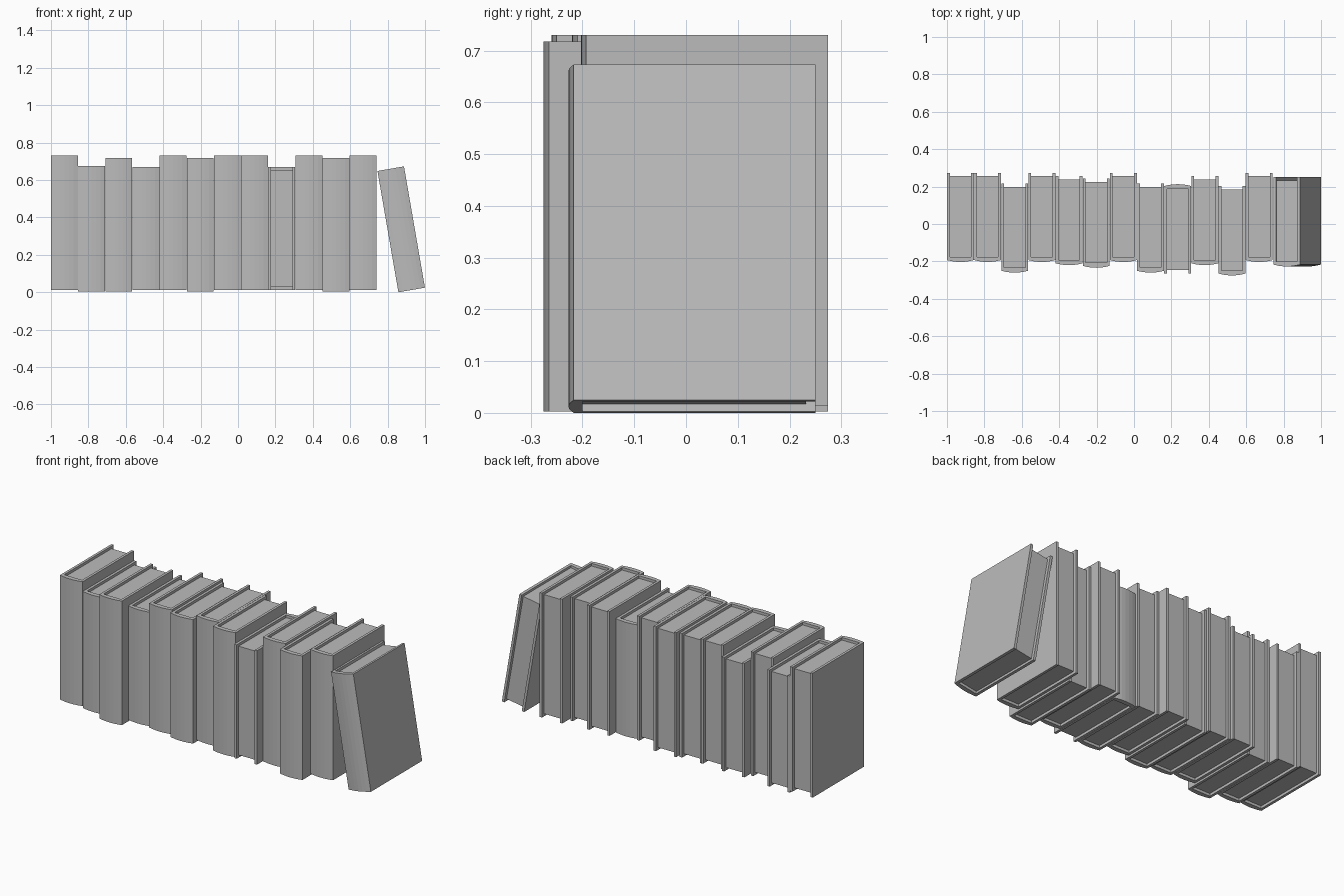
import bpy, bmesh, math
from mathutils import Matrix

cube = bpy.data.objects.get("Cube")
if cube:
    bpy.data.objects.remove(cube, do_unlink=True)

grey = bpy.data.materials.new("plain grey")
grey.use_nodes = True
grey.diffuse_color = (0.5, 0.5, 0.5, 1)
bsdf = next(n for n in grey.node_tree.nodes if n.type == 'BSDF_PRINCIPLED')
bsdf.inputs["Base Color"].default_value = (0.5, 0.5, 0.5, 1)
bsdf.inputs["Roughness"].default_value = 0.8

WIDTH, DEPTH, BOARD, BULGE = 0.144, 0.467, 0.015, 0.01
SPINE, LIP, SEGMENTS = 0.017, 0.015, 6


def prism(name, outline, height, matrix):
    """Extrude an outline in the xy plane, centred on z, then place it."""
    bm = bmesh.new()
    face = bm.faces.new([bm.verts.new((x, y, -height / 2)) for x, y in outline])
    top = bmesh.ops.extrude_face_region(bm, geom=[face])["geom"]
    verts = [v for v in top if isinstance(v, bmesh.types.BMVert)]
    bmesh.ops.translate(bm, verts=verts, vec=(0, 0, height))
    bmesh.ops.recalc_face_normals(bm, faces=bm.faces)
    mesh = bpy.data.meshes.new(name)
    bm.to_mesh(mesh)
    bm.free()
    mesh.materials.append(grey)
    obj = bpy.data.objects.new(name, mesh)
    bpy.context.collection.objects.link(obj)
    obj.matrix_world = matrix
    return obj


def book(index, x, y, z, height, turn=0, tilt=0):
    """A hardback: its spine edge is at local y = 0, the boards open at +y."""
    h, inner = WIDTH / 2, WIDTH / 2 - BOARD
    spine = []
    for i in range(SEGMENTS + 1):
        t = 2 * i / SEGMENTS - 1
        spine.append((t * h, -BULGE * (1 - t * t)))
    # wrap-around cover
    cover = spine + [(h, DEPTH), (inner, DEPTH), (inner, SPINE),
                     (-inner, SPINE), (-inner, DEPTH), (-h, DEPTH)]
    # page block, set back from the open edges
    back = DEPTH - 0.018
    pages = [(-inner, SPINE), (inner, SPINE), (inner, back), (-inner, back)]
    place = (Matrix.Translation((x, y, z)) @ Matrix.Rotation(tilt, 4, 'Y')
             @ Matrix.Rotation(turn, 4, 'Z'))
    prism(f"book_cover_{index}", cover, height, place)
    prism(f"book_pages_{index}", pages, height - 2 * LIP, place)


# upright books: spine edge y, bottom z, top z
row = [(-0.193, 0.013, 0.73), (-0.193, 0.003, 0.675), (-0.25, 0.003, 0.718),
       (-0.193, 0.013, 0.67), (-0.21, 0.013, 0.73), (-0.224, 0.003, 0.718),
       (-0.193, 0.013, 0.73), (-0.25, 0.013, 0.73), (0.203, 0.013, 0.67),
       (-0.21, 0.013, 0.73), (-0.265, 0.003, 0.718), (-0.193, 0.013, 0.73)]
for i, (y, low, high) in enumerate(row):
    # one book stands with its pages to the front
    turn = math.pi if y > 0 else 0
    book(i + 1, -0.928 + 0.1452 * i, y, (low + high) / 2, high - low, turn)

# last book leans against the row
book(len(row) + 1, 0.8725, -0.217, 0.3365, 0.658, tilt=math.radians(-9.8))
